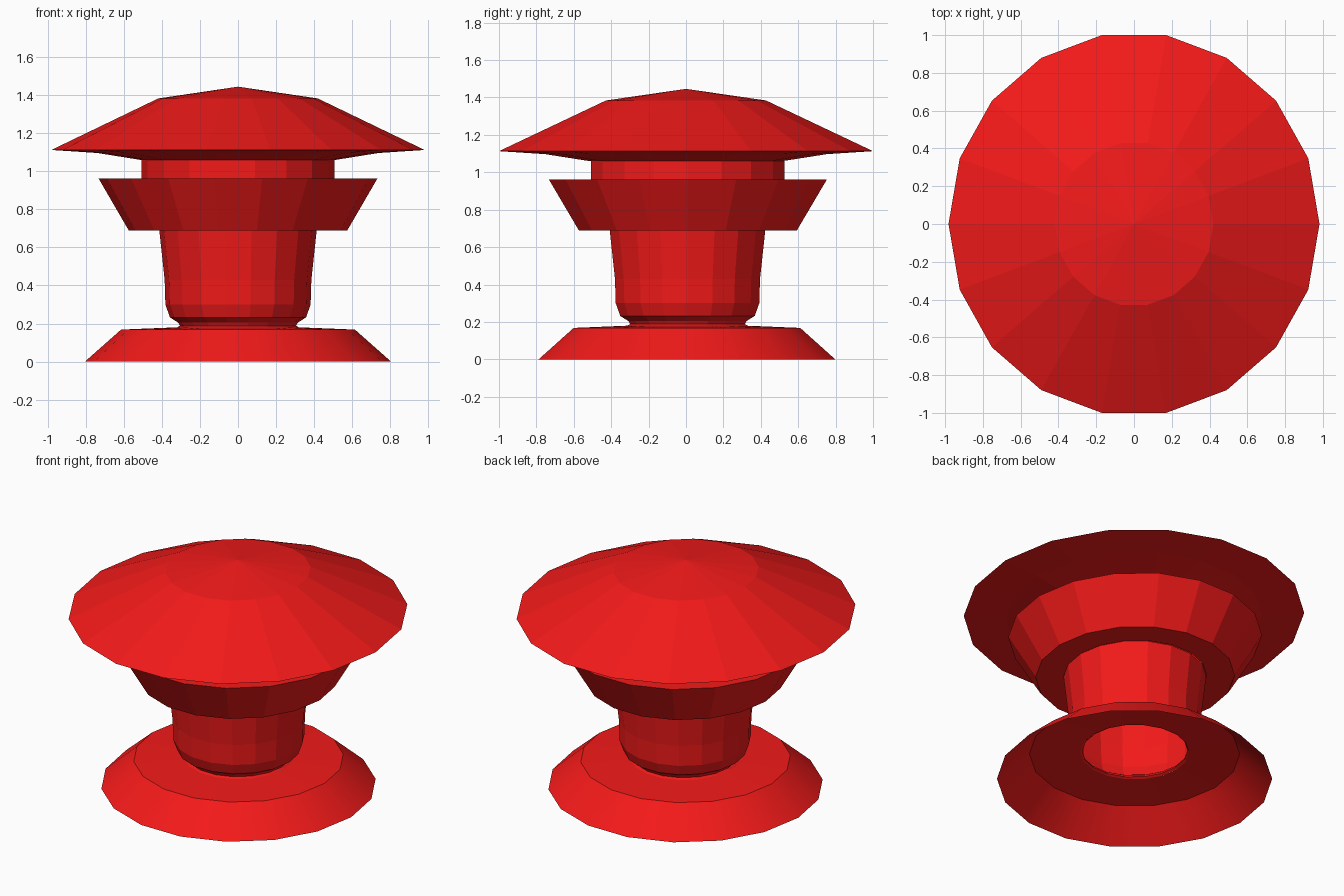
import bpy
import bmesh
import math

if "Cube" in bpy.data.objects:
    bpy.data.objects.remove(bpy.data.objects["Cube"])

SIDES = 18

red = bpy.data.materials.new("red_paint")
red.diffuse_color = (0.9, 0.01, 0.01, 1.0)
red.use_nodes = True
red.node_tree.nodes["Principled BSDF"].inputs["Base Color"].default_value = red.diffuse_color


def lathe(name, profile, y_scale=1.0, y_shift=0.0, smooth=False):
    """Revolve (radius, z) points into an 18-sided shell; radius 0 makes an apex."""
    bm = bmesh.new()
    rings = []
    for r, z in profile:
        if r == 0:
            rings.append([bm.verts.new((0, y_shift, z))])
            continue
        ring = []
        for i in range(SIDES):
            a = 2 * math.pi * i / SIDES
            ring.append(bm.verts.new((r * math.cos(a), r * y_scale * math.sin(a) + y_shift, z)))
        rings.append(ring)
    for low, high in zip(rings, rings[1:]):
        for i in range(SIDES):
            j = (i + 1) % SIDES
            if len(high) == 1:
                bm.faces.new((low[i], low[j], high[0]))
            else:
                bm.faces.new((low[i], low[j], high[j], high[i]))
    mesh = bpy.data.meshes.new(name)
    bm.to_mesh(mesh)
    bm.free()
    mesh.materials.append(red)
    obj = bpy.data.objects.new(name, mesh)
    bpy.context.collection.objects.link(obj)
    if smooth:
        bpy.ops.object.select_all(action='DESELECT')
        obj.select_set(True)
        bpy.context.view_layer.objects.active = obj
        bpy.ops.object.shade_smooth_by_angle(angle=math.radians(25))
    return obj


# Hollow flared base with a round opening in the middle
lathe("base_flange", [(0.805, 0), (0.615, 0.168), (0.32, 0.18)], y_shift=0.005, smooth=True)

# Open pipe rising from the base, rounded in at its foot
lathe("pipe", [(0.32, 0.18), (0.305, 0.188), (0.315, 0.205), (0.358, 0.232),
               (0.382, 0.30), (0.386, 0.43), (0.414, 0.69)], y_scale=1.02, y_shift=0.008)

# Flared collar with flat underside and top
lathe("collar", [(0.414, 0.69), (0.575, 0.69), (0.733, 0.962), (0.508, 0.962)],
      y_scale=1.03, y_shift=0.01)

# Neck between collar and cap
lathe("neck", [(0.508, 0.962), (0.508, 1.06)], y_scale=1.035, y_shift=0.01)

# Wide shallow cap with sloping underside
lathe("cap", [(0.508, 1.06), (0.74, 1.097), (0.982, 1.113), (0.42, 1.384), (0, 1.446)],
      y_scale=1.034)
